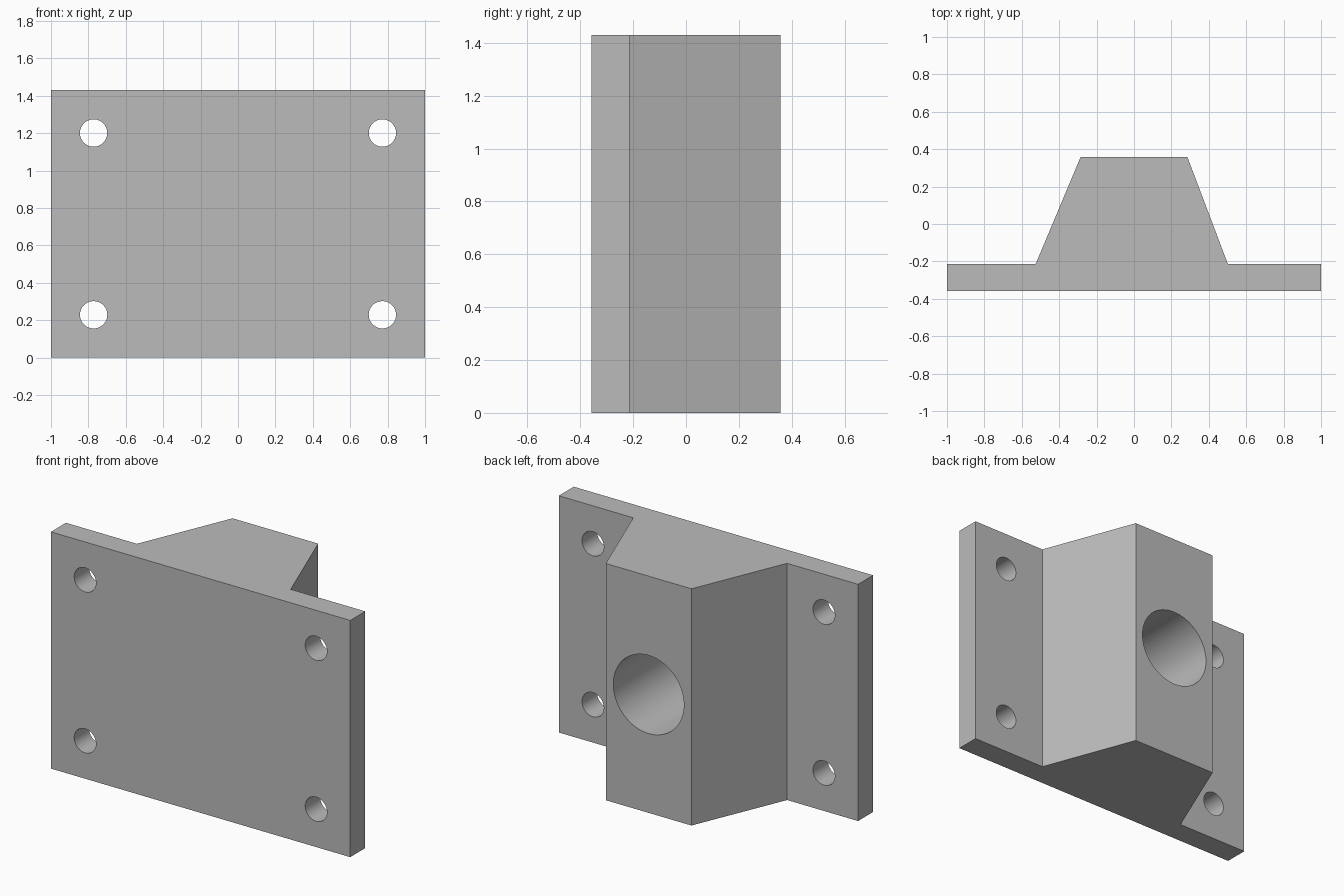
import bpy
import bmesh
import math

if "Cube" in bpy.data.objects:
    bpy.data.objects.remove(bpy.data.objects["Cube"], do_unlink=True)

HEIGHT = 1.43
BACK, STEP, FRONT = 0.357, -0.214, -0.357

grey = bpy.data.materials.new("plain grey")
grey.use_nodes = True
colour = (0.5, 0.5, 0.5, 1)
grey.diffuse_color = colour
grey.node_tree.nodes["Principled BSDF"].inputs["Base Color"].default_value = colour


def extruded(name, profile, height):
    """Raise a closed xy profile along z."""
    bm = bmesh.new()
    face = bm.faces.new([bm.verts.new((x, y, 0)) for x, y in profile])
    raised = bmesh.ops.extrude_face_region(bm, geom=[face])["geom"]
    bmesh.ops.translate(bm, vec=(0, 0, height),
                        verts=[v for v in raised if isinstance(v, bmesh.types.BMVert)])
    bmesh.ops.recalc_face_normals(bm, faces=bm.faces)
    mesh = bpy.data.meshes.new(name)
    bm.to_mesh(mesh)
    bm.free()
    obj = bpy.data.objects.new(name, mesh)
    bpy.context.collection.objects.link(obj)
    mesh.materials.append(grey)
    return obj


def drill(target, name, x, z, radius, y_from, y_to):
    """Cut a round hole running along y."""
    bpy.ops.mesh.primitive_cylinder_add(
        vertices=64, radius=radius, depth=y_to - y_from,
        location=(x, (y_from + y_to) / 2, z), rotation=(math.pi / 2, 0, 0))
    cutter = bpy.context.object
    cutter.name = name
    cutter.data.materials.append(grey)
    mod = target.modifiers.new(name, 'BOOLEAN')
    mod.operation = 'DIFFERENCE'
    mod.solver = 'EXACT'
    mod.object = cutter
    bpy.context.view_layer.objects.active = target
    bpy.ops.object.modifier_apply(modifier=name)
    bpy.data.objects.remove(cutter, do_unlink=True)


# Flanged plate with a tapered block on its back
bracket = extruded("mounting_bracket", [
    (-1, FRONT), (1, FRONT), (1, STEP), (0.502, STEP),
    (0.286, BACK), (-0.286, BACK), (-0.526, STEP), (-1, STEP)], HEIGHT)

# Four screw holes through the flanges
for x in (-0.772, 0.772):
    for z in (0.229, 1.201):
        drill(bracket, "screw_hole", x, z, 0.073, FRONT - 0.1, STEP + 0.1)

# Wide blind socket in the block
drill(bracket, "socket", 0, HEIGHT / 2, 0.236, STEP, BACK + 0.1)

# Smooth hole walls, crisp edges
bpy.ops.object.select_all(action='DESELECT')
bracket.select_set(True)
bpy.context.view_layer.objects.active = bracket
bpy.ops.object.shade_smooth_by_angle(angle=math.radians(15))
